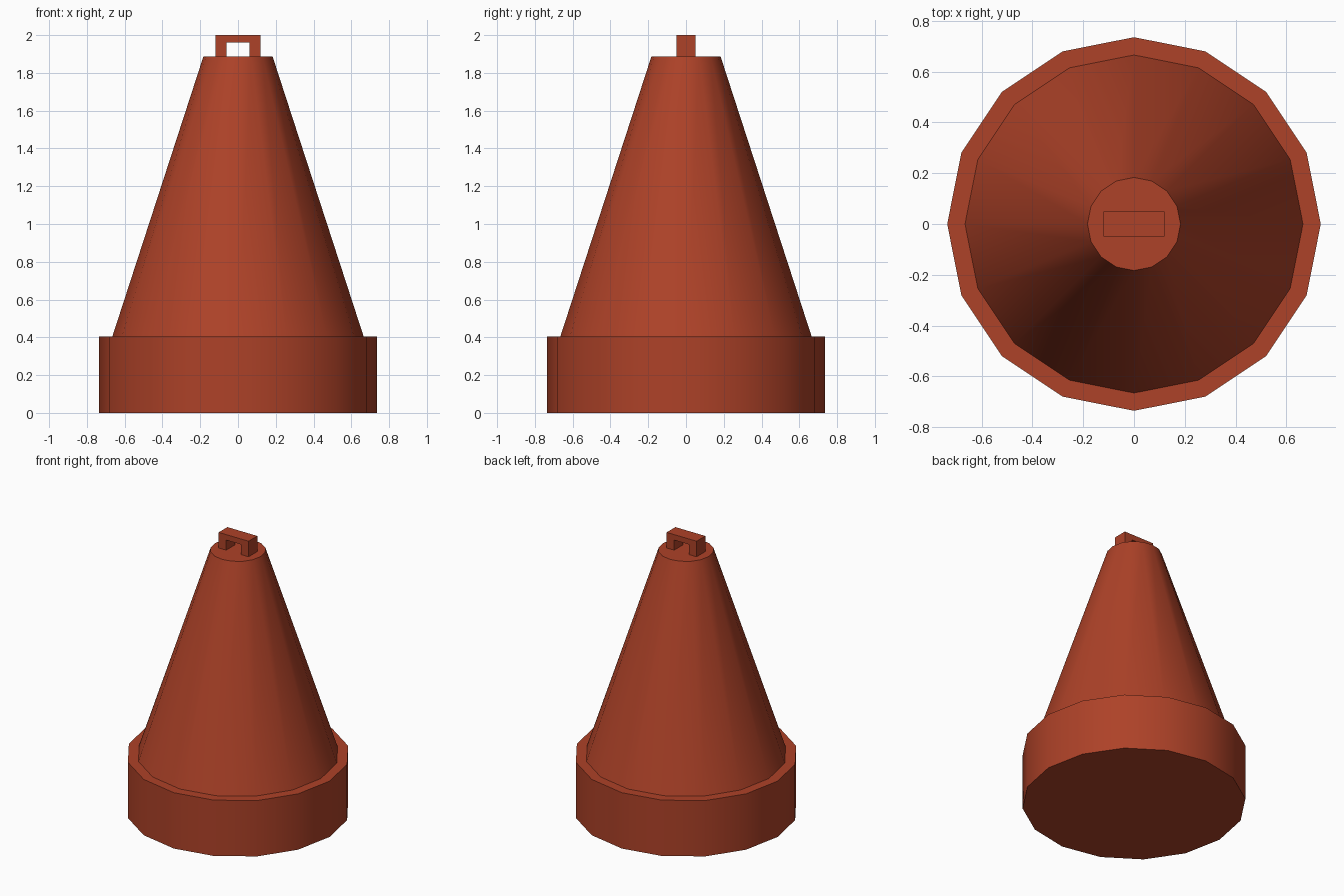
import bpy, bmesh, math

if "Cube" in bpy.data.objects:
    bpy.data.objects.remove(bpy.data.objects["Cube"])

paint = bpy.data.materials.new("rust_red")
paint.diffuse_color = (0.42, 0.054, 0.021, 1)
paint.use_nodes = True
paint.node_tree.nodes["Principled BSDF"].inputs["Base Color"].default_value = paint.diffuse_color
SIDES = 16


def finish(name, bm, smooth):
    bmesh.ops.recalc_face_normals(bm, faces=bm.faces)
    mesh = bpy.data.meshes.new(name)
    bm.to_mesh(mesh)
    bm.free()
    mesh.materials.append(paint)
    ob = bpy.data.objects.new(name, mesh)
    bpy.context.collection.objects.link(ob)
    if smooth:
        bpy.ops.object.select_all(action='DESELECT')
        ob.select_set(True)
        bpy.context.view_layer.objects.active = ob
        bpy.ops.object.shade_smooth_by_angle(angle=math.radians(30))
    return ob


def lathe(name, profile):
    """Closed solid of revolution with capped ends, one vertex on +x."""
    bm = bmesh.new()
    rings = []
    for r, z in profile:
        rings.append([bm.verts.new((r * math.cos(math.tau * i / SIDES),
                                    r * math.sin(math.tau * i / SIDES), z))
                      for i in range(SIDES)])
    for a, b in zip(rings, rings[1:]):
        for i in range(SIDES):
            j = (i + 1) % SIDES
            bm.faces.new((a[i], a[j], b[j], b[i]))
    bm.faces.new(rings[0])
    bm.faces.new(rings[-1])
    return finish(name, bm, True)


# Buoy body: drum base, ledge and tapered cone
lathe("buoy_body", [(0.735, 0), (0.735, 0.405), (0.665, 0.405), (0.183, 1.887)])

# Lifting handle: arch outline extruded along y
outline = [(-0.12, 1.887), (-0.12, 2.0), (0.12, 2.0), (0.12, 1.887),
           (0.06, 1.887), (0.06, 1.96), (-0.06, 1.96), (-0.06, 1.887)]
bm = bmesh.new()
face = bm.faces.new([bm.verts.new((x, -0.05, z)) for x, z in outline])
ext = bmesh.ops.extrude_face_region(bm, geom=[face])
bmesh.ops.translate(bm, vec=(0, 0.1, 0),
                    verts=[v for v in ext["geom"] if isinstance(v, bmesh.types.BMVert)])
finish("lifting_handle", bm, False)
